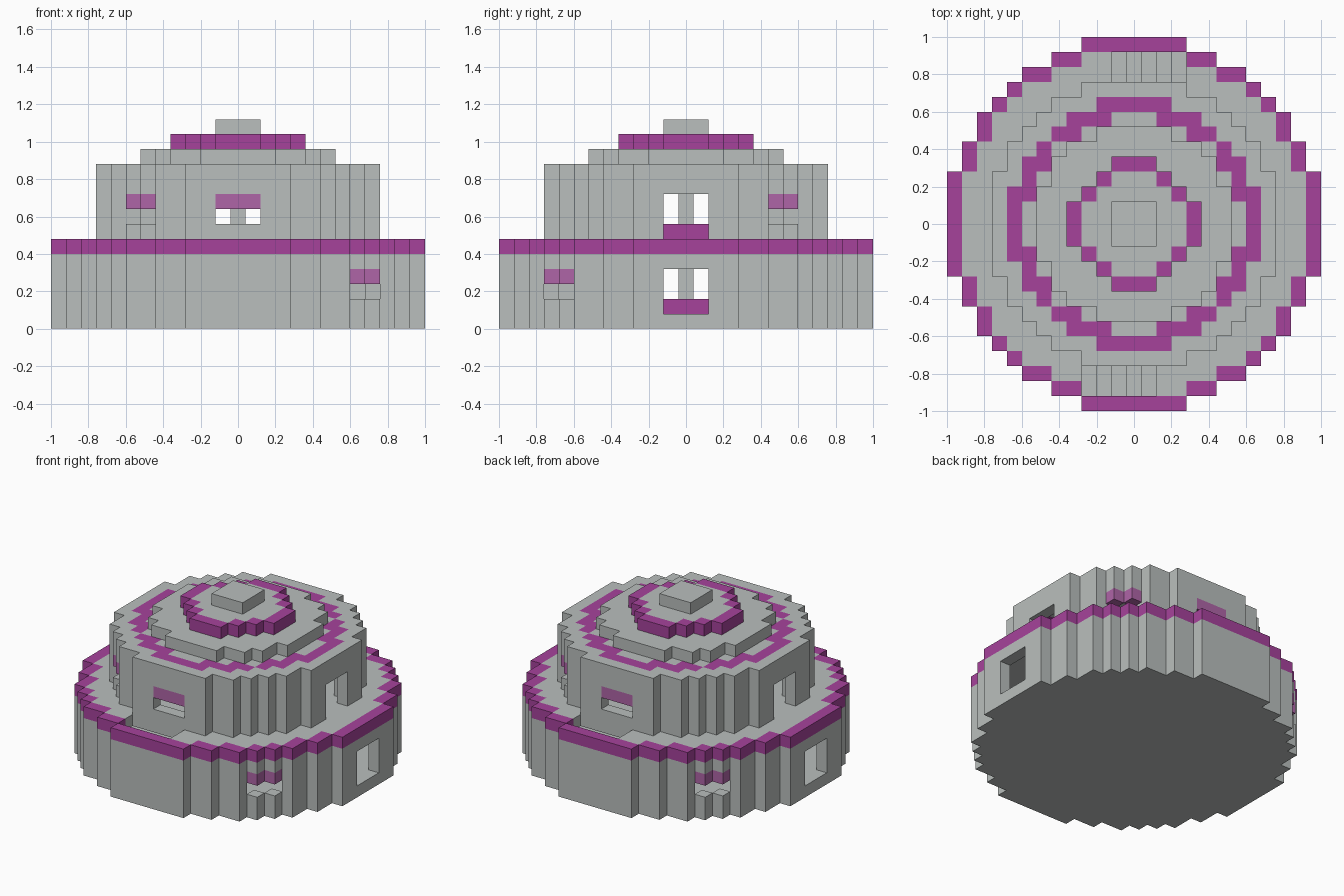
import bpy
import bmesh
from math import hypot

U = 0.08  # block size
cube = bpy.data.objects.get("Cube")
if cube:
    bpy.data.objects.remove(cube, do_unlink=True)


def material(name, colour):
    m = bpy.data.materials.new(name)
    m.use_nodes = True
    m.diffuse_color = (*colour, 1)
    bsdf = next(n for n in m.node_tree.nodes if n.type == 'BSDF_PRINCIPLED')
    bsdf.inputs["Base Color"].default_value = (*colour, 1)
    return m


GREY = material("light grey stone", (0.49, 0.52, 0.51))
PURPLE = material("purple trim", (0.38, 0.055, 0.33))
GLASS = material("pale purple glass", (0.43, 0.13, 0.39))


def blocks(name, layers, mat, test):
    """Stepped solid made of every block that passes the test; only outer faces are built."""
    span = range(-12, 13)
    cells = {(x, y, z) for x in span for y in span for z in layers if test(x, y, z)}
    bm = bmesh.new()
    verts = {}

    def vert(p):
        if p not in verts:
            verts[p] = bm.verts.new(((p[0] - 0.5) * U, (p[1] - 0.5) * U, p[2] * U))
        return verts[p]

    for cell in sorted(cells):
        for axis in range(3):
            b, c = (axis + 1) % 3, (axis + 2) % 3
            for side in (0, 1):
                near = list(cell)
                near[axis] += 2 * side - 1
                if tuple(near) in cells:
                    continue
                loop = []
                for i, j in ((0, 0), (1, 0), (1, 1), (0, 1)):
                    p = list(cell)
                    p[axis] += side
                    p[b] += i
                    p[c] += j
                    loop.append(vert(tuple(p)))
                bm.faces.new(loop if side else loop[::-1])
    mesh = bpy.data.meshes.new(name)
    bm.to_mesh(mesh)
    bm.free()
    mesh.materials.append(mat)
    bpy.context.collection.objects.link(bpy.data.objects.new(name, mesh))


def ring(x, y, inner, outer):
    return inner < hypot(x, y) < outer


def door(x, y, z):
    return abs(y) <= 1 and abs(x) > 8 and z in (1, 2, 3, 6, 7, 8)


def window(x, y, z):
    pair = {abs(x), abs(y)}
    lower = z in (2, 3) and x * y < 0 and pair == {8, 9}
    upper = z in (7, 8) and ((x * y > 0 and pair == {6, 7})
                             or (abs(x) <= 1 and abs(y) == 9))
    return lower or upper


def stairwell(x, y):
    along = x if y < 0 else -x
    return abs(y) in (10, 11) and -3 <= along <= 1


def stair(x, y, z):
    along = x if y < 0 else -x
    return stairwell(x, y) and z <= along + 3


def roof_ring(x, y):
    return ring(x, y, 7.2, 8.4)


# Lower storey: floor, wall, trim band and terrace with two sunken stairs
blocks("lower_storey", range(0, 5), GREY,
       lambda x, y, z: ring(x, y, -1 if z == 0 else 11.5, 12.5)
       and not door(x, y, z) and not window(x, y, z))
blocks("terrace_trim", [5], PURPLE, lambda x, y, z: ring(x, y, 11.5, 12.5))
blocks("terrace_floor", [5], GREY,
       lambda x, y, z: ring(x, y, -1, 11.5) and not stairwell(x, y))
blocks("stairs", range(1, 5), GREY, stair)

# Upper storey: wall and roof with an inlaid ring
blocks("upper_storey", range(6, 11), GREY,
       lambda x, y, z: ring(x, y, -1 if z == 10 else 8.5, 9.5)
       and not door(x, y, z) and not window(x, y, z)
       and not (z == 10 and roof_ring(x, y)))
blocks("roof_ring", [10], PURPLE, lambda x, y, z: roof_ring(x, y))

# Window panes fill the upper half of each window
blocks("window_panes", [3, 8], GLASS, window)

# Stepped cap
blocks("cap", [11], GREY, lambda x, y, z: ring(x, y, -1, 6.5))
blocks("cap_trim", [12], PURPLE, lambda x, y, z: ring(x, y, 3.2, 4.2))
blocks("cap_centre", [12], GREY, lambda x, y, z: ring(x, y, -1, 3.2))
blocks("finial", [13], GREY, lambda x, y, z: max(abs(x), abs(y)) <= 1)

# Pedestal and column in the middle of each storey
blocks("pedestals", [1, 6], PURPLE, lambda x, y, z: max(abs(x), abs(y)) <= 1)
blocks("columns", [2, 3, 4, 7, 8, 9], GREY, lambda x, y, z: x == 0 and y == 0)
